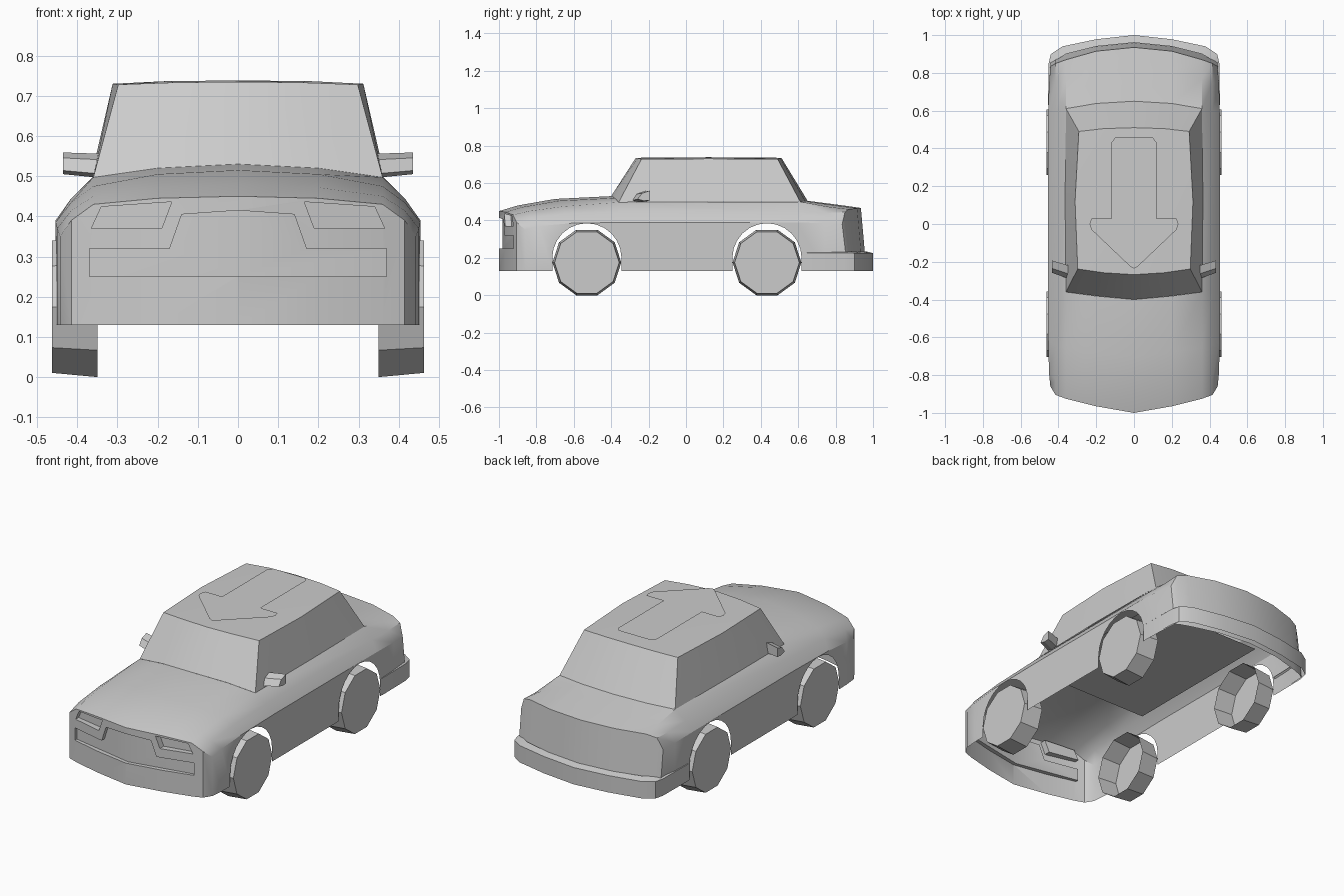
import bpy, bmesh, math

if "Cube" in bpy.data.objects:
    bpy.data.objects.remove(bpy.data.objects["Cube"])

def make(name, verts, faces, smooth=0):
    me = bpy.data.meshes.new(name)
    bm = bmesh.new()
    vs = [bm.verts.new(v) for v in verts]
    for f in faces:
        bm.faces.new([vs[i] for i in f])
    bmesh.ops.recalc_face_normals(bm, faces=bm.faces)
    bm.to_mesh(me)
    bm.free()
    ob = bpy.data.objects.new(name, me)
    bpy.context.collection.objects.link(ob)
    if smooth:
        smooth_by_angle(ob, smooth)
    return ob

def smooth_by_angle(ob, deg):
    bpy.ops.object.select_all(action='DESELECT')
    ob.select_set(True)
    bpy.context.view_layer.objects.active = ob
    bpy.ops.object.shade_smooth_by_angle(angle=math.radians(deg))

def prism(name, start, end, caps=True):
    """Skin between two matching outlines."""
    n = len(start)
    faces = [(i, (i + 1) % n, n + (i + 1) % n, n + i) for i in range(n)]
    if caps:
        faces += [tuple(range(n)), tuple(range(n, 2 * n))]
    return make(name, start + end, faces)

def full(half):
    """Mirror a centre-to-side row of points across x."""
    return [(-x, y, z) for x, y, z in half[:0:-1]] + half

# Body shell: lofted stations (centre y, bow, heights from centre to side, half width, lower y shift)
FRONT = [0, .035, .075, .095, .14]
REAR = [0, -.02, -.065, -.085, -.1]
stations = [
    (-1, FRONT, 1, [.45, .445, .43, .39, .35], .443, 0),
    (-.9, FRONT, .8, [.48, .472, .45, .415, .37], .45, 0),
    (-.7, FRONT, .6, [.515, .505, .475, .435, .385], .454, 0),
    (-.4, FRONT, .53, [.53, .52, .497, .445, .39], .454, 0),
    (.65, REAR, .6, [.505, .503, .5, .445, .39], .454, 0),
    (.82, REAR, .8, [.483, .48, .472, .44, .385], .45, 0),
    (.935, REAR, 1, [.467, .465, .46, .445, .38], .442, .03)]
rows = []
for y, bow, k, hs, w, dy in stations:
    xs = [0, .2, .36, .415, w]
    top = full([(x, y + b * k, h) for x, b, h in zip(xs, bow, hs)])
    bottom = full([(x, y + b * k + dy, .13) for x, b in zip(xs, bow)])
    rows.append(top + bottom[::-1])
verts = sum(rows, [])
N = 18
faces = [(s * N + i, s * N + (i + 1) % N, (s + 1) * N + (i + 1) % N, (s + 1) * N + i)
         for s in range(len(rows) - 1) for i in range(N)]
for s in (0, len(rows) - 1):
    faces += [tuple(s * N + j for j in (i, i + 1, N - 2 - i, N - 1 - i)) for i in range(8)]
body = make("body_shell", verts, faces)

# Cutters: wheel arches, headlight recesses and grille recess
WHEELS = (-.53, .433)
cutters = []
for y in WHEELS:
    arc = [(y + .185 * math.cos(a * math.pi / 12), .2 + .185 * math.sin(a * math.pi / 12)) for a in range(13)]
    arc += [(y - .185, 0), (y + .185, 0)]
    cutters.append(prism("arch_cutter", [(-1, a, b) for a, b in arc], [(1, a, b) for a, b in arc]))
lamp = [(.365, .37), (.34, .424), (.165, .436), (.19, .37)]
grille = [(-.002, .415), (.14, .405), (.17, .32), (.37, .32), (.37, .25), (-.002, .25)]
for shape, depth in ((lamp, .03), (grille, .02)):
    for s in (1, -1):
        cutters.append(prism("recess_cutter", [(s * x, -1.1, z) for x, z in shape],
                             [(s * x, -1 + depth + .2 * x, z) for x, z in shape]))
for c in cutters:
    c.hide_render = True
    m = body.modifiers.new("cut", 'BOOLEAN')
    m.operation, m.solver, m.object = 'DIFFERENCE', 'EXACT', c
bpy.context.view_layer.update()
cut = bpy.data.meshes.new_from_object(body.evaluated_get(bpy.context.evaluated_depsgraph_get()))
body.modifiers.clear()
body.data = cut
for c in cutters:
    bpy.data.objects.remove(c)

# Open the underside, the wheel wells and the area below the cabin
bm = bmesh.new()
bm.from_mesh(cut)
gone = []
for f in bm.faces:
    p = f.calc_center_median()
    x = [v.co.x for v in f.verts]
    under = all(v.co.z < .131 for v in f.verts)
    well = p.y > -.85 and p.z < .42 and min(x) < -.3 and max(x) > .3
    cabin = p.z > .48 and -.2 < p.y < .4 and abs(p.x) < .3
    if under or well or cabin:
        gone.append(f)
bmesh.ops.delete(bm, geom=gone, context='FACES')
bm.to_mesh(cut)
bm.free()
smooth_by_angle(body, 32)

# Cabin: windscreen, roof, rear window and sides
halves = [
    [(0, -.4, .53), (.2, -.381, .52), (.36, -.36, .497)],
    [(0, -.268, .735), (.16, -.258, .733), (.298, -.238, .728)],
    [(0, .12, .738), (.17, .12, .737), (.312, .12, .73)],
    [(0, .51, .735), (.16, .505, .733), (.292, .49, .728)],
    [(0, .65, .505), (.2, .638, .503), (.36, .611, .5)]]
cab = sum([full(h) for h in halves], []) + [(-.365, .12, .5), (.365, .12, .5)]
faces = [(r * 5 + i, r * 5 + i + 1, r * 5 + i + 6, r * 5 + i + 5) for r in range(4) for i in range(4)]
for e, m in ((0, 25), (4, 26)):
    faces += [(e, e + 5, e + 10, m), (m, e + 10, e + 15, e + 20)]
make("cabin", cab, faces, 32)

# Cabin floor
make("cabin_floor", [(-.36, -.36, .4), (.36, -.36, .4), (.36, .58, .4), (-.36, .58, .4)], [(0, 1, 2, 3)])

# Rear bumper wrapping round to the sides
outer = full([(0, 1, 0), (.2, .978, 0), (.38, .94, 0), (.44, .9, 0), (.452, .85, 0), (.455, .63, 0)])
inner = full([(0, .96, 0), (.2, .94, 0), (.36, .9, 0), (.41, .87, 0), (.44, .82, 0), (.445, .63, 0)])
n = len(outer)
pts = [(x, y, .13) for x, y, z in outer] + [(x, y, .225) for x, y, z in outer] + [(x, y, .235) for x, y, z in inner]
make("rear_bumper", pts, [(r * n + i, r * n + i + 1, r * n + n + i + 1, r * n + n + i)
                          for r in (0, 1) for i in range(n - 1)], 32)

# Wheels: ten-sided, tapered, open on the inside
for y, end in zip(WHEELS, ("front", "rear")):
    for s, side in ((1, "right"), (-1, "left")):
        ring = [(math.cos(i * math.pi / 5), math.sin(i * math.pi / 5)) for i in range(10)]
        v = [(s * x, y + r * a, .175 + r * b) for x, r in ((.35, .184), (.463, .173)) for a, b in ring]
        f = [(i, (i + 1) % 10, 10 + (i + 1) % 10, 10 + i) for i in range(10)] + [tuple(range(10, 20))]
        make(f"{end}_{side}_wheel", v, f)

# Door mirrors
for s, side in ((1, "right"), (-1, "left")):
    shape = [(-.285, .51), (-.26, .545), (-.215, .56), (-.215, .503), (-.25, .5)]
    prism(f"{side}_mirror", [(s * .345, y - .005, z - .004) for y, z in shape],
          [(s * .435, .93 * y + .007, .9 * z + .055) for y, z in shape])

# Floating direction arrow above the roof
half = [(0, -.235), (.02, -.225), (.225, -.03), (.235, 0), (.225, .03), (.12, .03), (.12, .43), (.1, .457)]
arrow = half + [(-x, y) for x, y in half[:0:-1]]
make("roof_arrow", [(x, y, .762) for x, y in arrow], [tuple(range(len(arrow)))])
